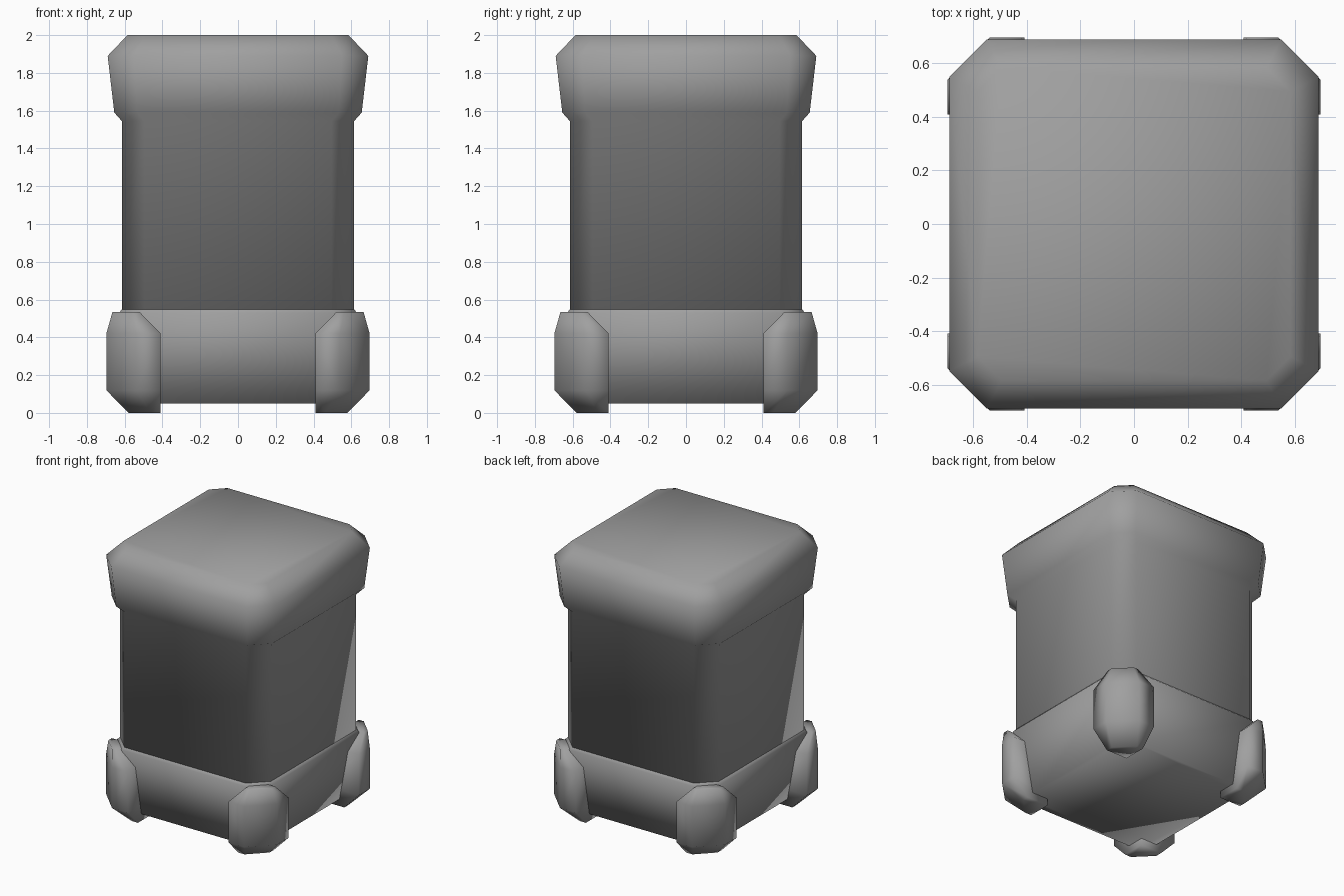
import bpy, bmesh

cube = bpy.data.objects.get("Cube")
if cube:
    bpy.data.objects.remove(cube, do_unlink=True)

# Single stone colour
stone = bpy.data.materials.new("grey_stone")
stone.use_nodes = True
colour = (0.35, 0.35, 0.35, 1)
stone.diffuse_color = colour
stone.node_tree.nodes["Principled BSDF"].inputs["Base Color"].default_value = colour


def loft(name, rings):
    """Skin a stack of equal-sized rings and cap both ends."""
    bm = bmesh.new()
    loops = [[bm.verts.new(p) for p in ring] for ring in rings]
    n = len(loops[0])
    for low, high in zip(loops, loops[1:]):
        for i in range(n):
            j = (i + 1) % n
            bm.faces.new((low[i], low[j], high[j], high[i]))
    bm.faces.new(loops[0][::-1])
    bm.faces.new(loops[-1])
    bmesh.ops.recalc_face_normals(bm, faces=bm.faces)
    for f in bm.faces:
        f.smooth = True
    mesh = bpy.data.meshes.new(name)
    bm.to_mesh(mesh)
    bm.free()
    mesh.materials.append(stone)
    obj = bpy.data.objects.new(name, mesh)
    bpy.context.collection.objects.link(obj)
    return obj


def chamfered_square(h, cut, z):
    c = h - cut
    return [(h, -c, z), (h, c, z), (c, h, z), (-c, h, z),
            (-h, c, z), (-h, -c, z), (-c, -h, z), (c, -h, z)]


# Profiles: half width, corner cut, height
base_profile = [(0.54, 0.06, 0.05), (0.63, 0.12, 0.53), (0.60, 0.12, 0.565)]
pillar_profile = [
    (0.615, 0.12, 0.54), (0.615, 0.12, 1.545),
    (0.655, 0.12, 1.59), (0.69, 0.14, 1.89), (0.585, 0.09, 2.0),
]
# Tapered base block, then shaft with flared cap
loft("base_block", [chamfered_square(*p) for p in base_profile])
loft("pillar", [chamfered_square(*p) for p in pillar_profile])

# Corner feet: inner side, outer side, chamfer start, height
foot_profile = [
    (0.41, 0.58, 0.46, 0.0), (0.41, 0.697, 0.54, 0.12),
    (0.41, 0.697, 0.54, 0.42), (0.52, 0.665, 0.56, 0.533),
]
corners = {"front_left": (1, -1), "front_right": (-1, -1),
           "back_left": (1, 1), "back_right": (-1, 1)}
for label, (sx, sy) in corners.items():
    rings = []
    for i, o, c, z in foot_profile:
        plan = [(i, i), (o, i), (o, c), (c, o), (i, o)]
        rings.append([(sx * x, sy * y, z) for x, y in plan])
    loft(label + "_foot", rings)
